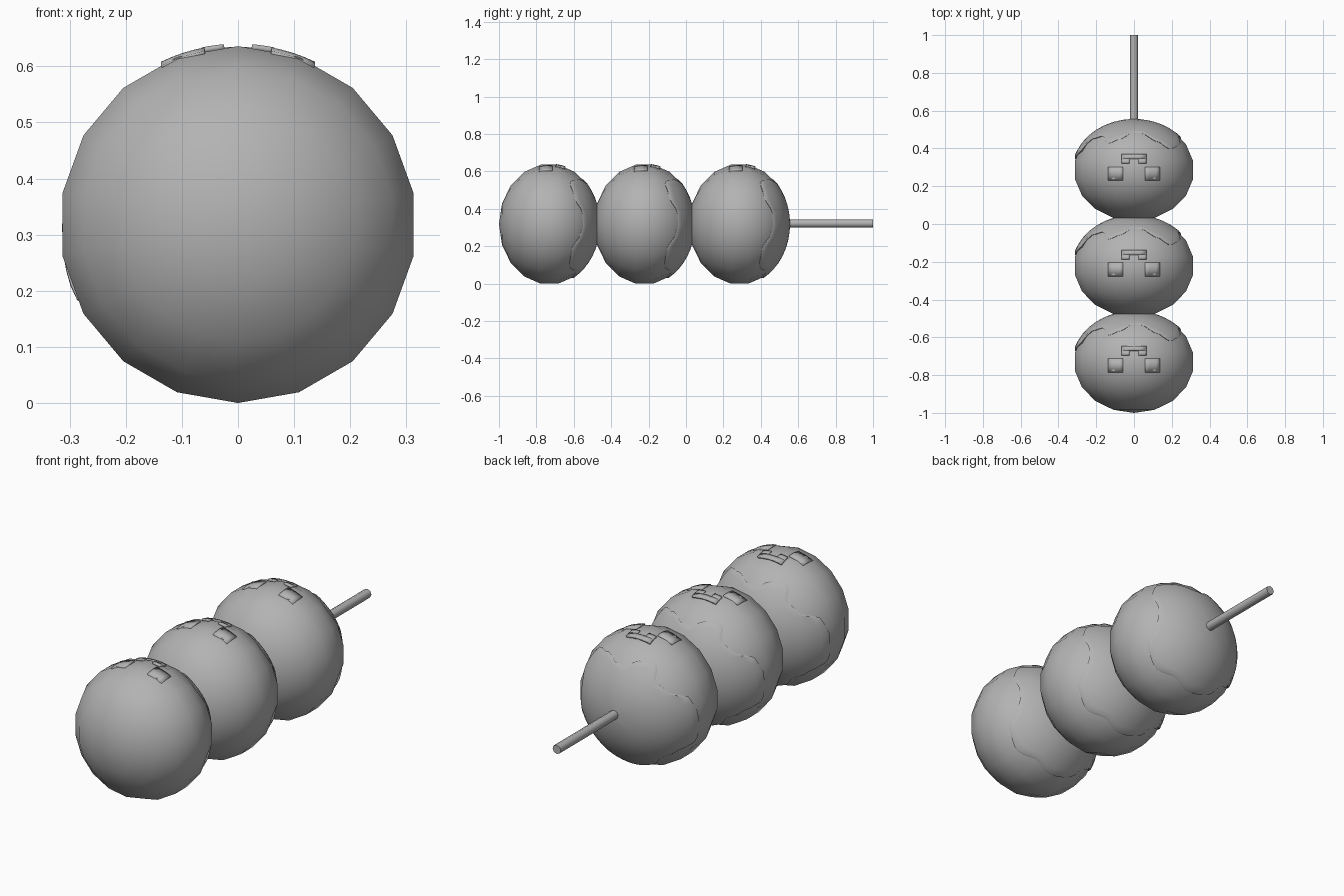
import bpy, bmesh, math
from math import sin, cos, pi, radians
from mathutils import Matrix

cube = bpy.data.objects.get("Cube")
if cube:
    bpy.data.objects.remove(cube, do_unlink=True)

R, HALF, MID = 0.318, 0.27, 0.318      # ball radius, half depth, centre height
CENTRES = {"front": -0.73, "middle": -0.222, "back": 0.286}

grey = bpy.data.materials.new("plain_grey")
grey.use_nodes = True
COLOUR = (0.45, 0.45, 0.45, 1)
grey.diffuse_color = COLOUR
grey.node_tree.nodes["Principled BSDF"].inputs["Base Color"].default_value = COLOUR


def add_object(name, bm, y, smooth_angle):
    bmesh.ops.recalc_face_normals(bm, faces=bm.faces)
    mesh = bpy.data.meshes.new(name)
    bm.to_mesh(mesh)
    bm.free()
    mesh.materials.append(grey)
    ob = bpy.data.objects.new(name, mesh)
    bpy.context.collection.objects.link(ob)
    ob.location = (0, y, MID)
    bpy.ops.object.select_all(action='DESELECT')
    bpy.context.view_layer.objects.active = ob
    ob.select_set(True)
    bpy.ops.object.shade_smooth_by_angle(angle=radians(smooth_angle))
    return ob


def loft(bm, rings):
    """Bridge closed rings of points; a single point makes a pole."""
    rows = [[bm.verts.new(p) for p in ring] for ring in rings]
    for a, b in zip(rows, rows[1:]):
        n = max(len(a), len(b))
        for i in range(n):
            j = (i + 1) % n
            quad = [a[i % len(a)], a[j % len(a)], b[j % len(b)], b[i % len(b)]]
            bm.faces.new(list(dict.fromkeys(quad)))


def ball(name, y):
    bm = bmesh.new()
    rings = [[(0, -HALF, 0)]]
    for lat in range(-70, 71, 20):
        r = R * cos(radians(lat)) / cos(radians(10))
        rings.append([(r * cos(radians(a)), HALF * sin(radians(lat)), r * sin(radians(a)))
                      for a in range(10, 370, 20)])
    rings.append([(0, HALF, 0)])
    loft(bm, rings)
    add_object(name, bm, y, 60)


# Wavy edge of the glaze: angle round the ball and distance behind its centre
WAVE = [(0, .18), (15, .175), (32, .13), (50, .11), (62, .15), (80, .195), (92, .2),
        (106, .165), (120, .14), (133, .18), (149, .165), (163, .09), (178, .065),
        (203, .05), (216, .12), (232, .15), (246, .125), (272, .12), (292, .14),
        (312, .105), (333, .12), (347, .165), (360, .18)]


def wave(angle):
    for (a0, y0), (a1, y1) in zip(WAVE, WAVE[1:]):
        if a0 <= angle <= a1:
            t = (angle - a0) / (a1 - a0)
            return y0 + (y1 - y0) * t * t * (3 - 2 * t)


def glaze(name, y):
    bm = bmesh.new()
    angles = range(0, 360, 5)
    steps = 8

    def ring(t, scale):
        pts = []
        for a in angles:
            start = math.asin(wave(a) / HALF)
            lat = start + (pi / 2 - start) * t
            r = R * scale * cos(lat)
            pts.append((r * cos(radians(a)), HALF * sin(lat), r * sin(radians(a))))
        return pts

    rings = [ring(0, 0.97), ring(0, 1.015), ring(0.04, 1.03)]
    rings += [ring(k / steps, 1.025) for k in range(1, steps)]
    rings.append([(0, HALF + 0.001, 0)])
    loft(bm, rings)
    add_object(name, bm, y, 35)


def plate(name, y, outlines, lift):
    """Thin patches that follow the top of the ball."""
    bm = bmesh.new()
    for x0, x1, y0, y1 in outlines:
        grid = bmesh.ops.create_grid(bm, x_segments=4, y_segments=2, size=0.5)
        for v in grid["verts"]:
            v.co.x = x0 + (v.co.x + 0.5) * (x1 - x0)
            v.co.y = y0 + (v.co.y + 0.5) * (y1 - y0)
            v.co.z = R * math.sqrt(1 - (v.co.x / R) ** 2 - (v.co.y / HALF) ** 2) + lift
    bmesh.ops.remove_doubles(bm, verts=bm.verts, dist=0.0001)
    ob = add_object(name, bm, y, 25)
    thick = ob.modifiers.new("thickness", 'SOLIDIFY')
    thick.thickness = 0.009
    thick.offset = -1


for place, y in CENTRES.items():
    ball(place + "_ball", y)
    glaze(place + "_glaze", y)
    plate(place + "_left_eye", y, [(0.06, 0.137, -0.056, 0.017)], 0.004)
    plate(place + "_right_eye", y, [(-0.137, -0.06, -0.056, 0.017)], 0.004)
    plate(place + "_mouth", y, [(-0.065, 0.065, 0.06, 0.085),
                                (-0.065, -0.025, 0.035, 0.06),
                                (0.025, 0.065, 0.035, 0.06)], 0.007)

# Stick through the balls
bm = bmesh.new()
bmesh.ops.create_cone(bm, cap_ends=True, segments=8, radius1=0.022, radius2=0.022, depth=1.7,
                      matrix=Matrix.Translation((0, 0.15, 0.004)) @ Matrix.Rotation(pi / 2, 4, 'X'))
add_object("stick", bm, 0, 50)
